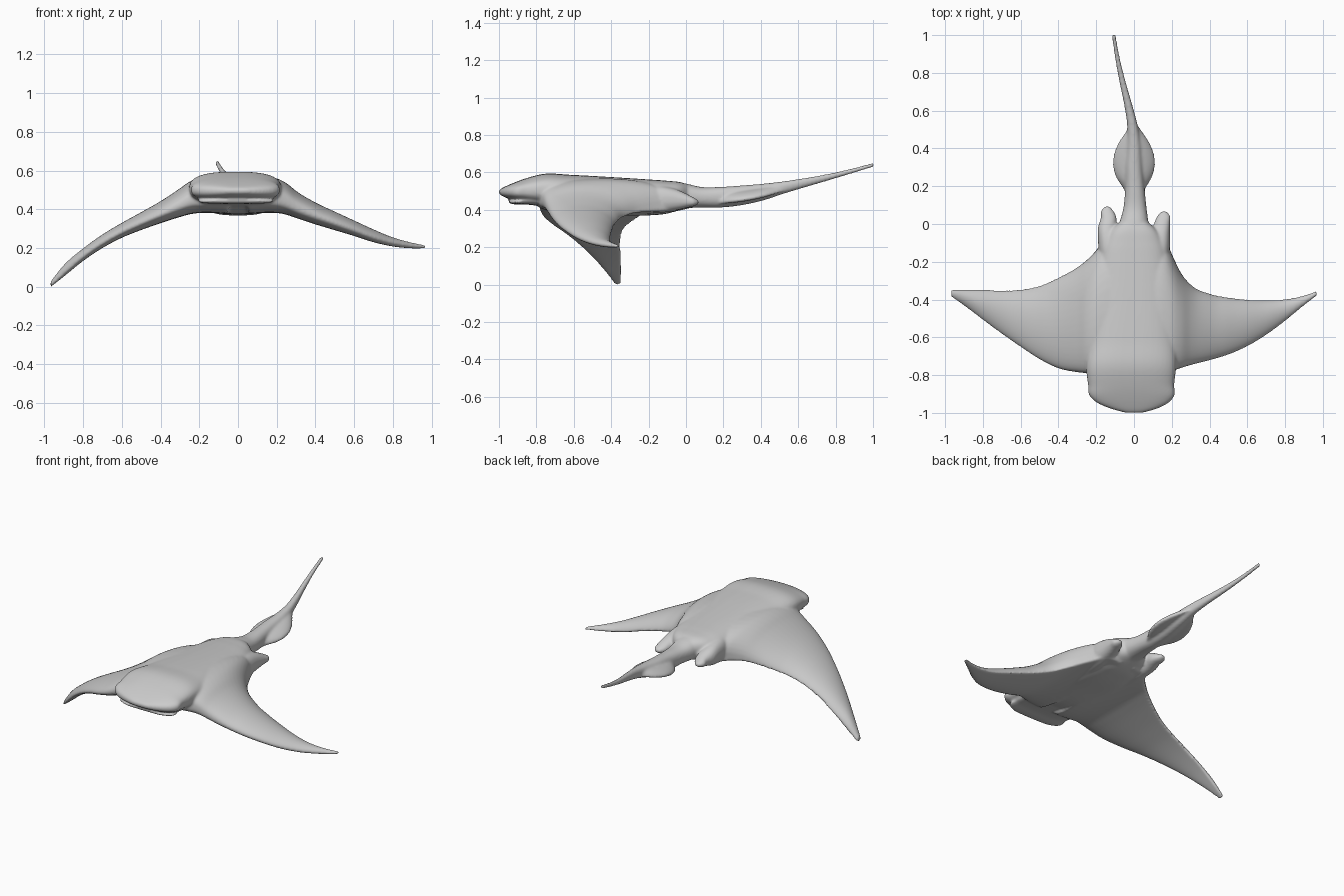
import bpy, bmesh, math

bm = bmesh.new()
SEG = 40


def spline(rows, steps=6):
    """Smooth interpolation of station rows, tangents weighted by spacing."""
    def slope(i, k):
        if i in (0, len(rows) - 1):
            j = 1 if i == 0 else i
            return (rows[j][k] - rows[j - 1][k]) / (rows[j][0] - rows[j - 1][0])
        h0, h1 = rows[i][0] - rows[i - 1][0], rows[i + 1][0] - rows[i][0]
        d0, d1 = (rows[i][k] - rows[i - 1][k]) / h0, (rows[i + 1][k] - rows[i][k]) / h1
        return (d0 * h1 + d1 * h0) / (h0 + h1)
    out = []
    for i in range(len(rows) - 1):
        a, b = rows[i], rows[i + 1]
        h = b[0] - a[0]
        for n in range(steps):
            t = n / steps
            row = [a[0] + h * t]
            for k in range(1, len(a)):
                row.append((1 + 2 * t) * (1 - t) ** 2 * a[k] + t * (1 - t) ** 2 * h * slope(i, k)
                           + t * t * (3 - 2 * t) * b[k] + t * t * (t - 1) * h * slope(i + 1, k))
            out.append(row)
    out.append(list(rows[-1]))
    return out


def skin(sections):
    """Join closed rings into a capped solid."""
    rings = [[bm.verts.new(p) for p in s] for s in sections]
    for a, b in zip(rings, rings[1:]):
        for i in range(SEG):
            j = (i + 1) % SEG
            bm.faces.new((a[i], a[j], b[j], b[i]))
    bm.faces.new(rings[0][::-1])
    bm.faces.new(rings[-1])


def tube(rows, power=2.0, droop=0.0):
    """Loft along y. Row: y, centre x, half width, top z, bottom z."""
    secs = []
    for y, cx, w, top, bot in spline(rows):
        ring = []
        for i in range(SEG):
            a = 2 * math.pi * i / SEG
            c, s = math.cos(a), math.sin(a)
            u = math.copysign(abs(c) ** (2 / power), c)
            v = math.copysign(abs(s) ** (2 / power), s)
            ring.append((cx + w * u, y, (top + bot) / 2 + (top - bot) / 2 * v - droop * u * u))
        secs.append(ring)
    skin(secs)


def wing(rows):
    """Loft along x. Row: x, leading y, trailing y, top z, bottom z. Fuller near the root."""
    secs = []
    for x, lead, trail, top, bot in spline(rows):
        full = 0.65 + 0.45 * min(max((abs(x) - 0.2) / 0.25, 0), 1)
        ring = []
        for i in range(SEG):
            a = 2 * math.pi * i / SEG
            t, s = (1 - math.cos(a)) / 2, math.sin(a)
            chord = bot + (top - bot) * (0.4 - 0.3 * t)
            z = chord + ((top - chord) * s ** full if s > 0 else (bot - chord) * (-s) ** full)
            ring.append((x, lead + (trail - lead) * t ** 1.1, z))
        secs.append(ring)
    skin(secs)


# trunk and snout
tube([(-1.0, 0, 0.045, 0.505, 0.485), (-0.985, 0, 0.1, 0.515, 0.475),
      (-0.955, -0.005, 0.175, 0.53, 0.462), (-0.92, -0.01, 0.218, 0.545, 0.45),
      (-0.85, -0.015, 0.228, 0.57, 0.435), (-0.76, -0.015, 0.238, 0.592, 0.42),
      (-0.62, -0.005, 0.23, 0.587, 0.385), (-0.4, 0, 0.212, 0.575, 0.372),
      (-0.2, 0, 0.185, 0.562, 0.37), (-0.1, 0, 0.16, 0.555, 0.38),
      (-0.02, 0, 0.11, 0.545, 0.405), (0.02, 0, 0.06, 0.53, 0.42)], power=2.7)

# lower jaw
tube([(-0.948, -0.01, 0.12, 0.45, 0.436), (-0.93, -0.01, 0.165, 0.452, 0.431),
      (-0.85, -0.01, 0.19, 0.47, 0.428), (-0.72, -0.01, 0.18, 0.48, 0.41)], power=2.8)

# right wing
wing([(0.05, -0.80, -0.05, 0.565, 0.375), (0.17, -0.79, -0.09, 0.565, 0.382),
      (0.21, -0.775, -0.18, 0.556, 0.38), (0.25, -0.762, -0.26, 0.535, 0.372),
      (0.3, -0.747, -0.32, 0.495, 0.355), (0.4, -0.722, -0.368, 0.435, 0.322),
      (0.5, -0.692, -0.388, 0.388, 0.292), (0.6, -0.648, -0.399, 0.342, 0.262),
      (0.7, -0.588, -0.403, 0.296, 0.23), (0.8, -0.514, -0.397, 0.255, 0.208),
      (0.9, -0.432, -0.377, 0.228, 0.198), (0.968, -0.38, -0.353, 0.215, 0.197)])

# left wing, bent lower
wing([(-0.968, -0.385, -0.348, 0.028, -0.002), (-0.9, -0.432, -0.345, 0.112, 0.052),
      (-0.8, -0.508, -0.347, 0.198, 0.133), (-0.7, -0.582, -0.35, 0.27, 0.2),
      (-0.6, -0.652, -0.346, 0.33, 0.253), (-0.5, -0.717, -0.326, 0.385, 0.293),
      (-0.4, -0.765, -0.283, 0.442, 0.328), (-0.3, -0.785, -0.228, 0.508, 0.36),
      (-0.25, -0.79, -0.19, 0.543, 0.374), (-0.21, -0.79, -0.15, 0.56, 0.38),
      (-0.17, -0.80, -0.10, 0.565, 0.382), (-0.05, -0.80, -0.05, 0.565, 0.375)])

# pelvic fins
for side, shift, cx in ((1, 0.0, 0.158), (-1, 0.025, 0.142)):
    tube([(-0.3 + shift, side * 0.12, 0.05, 0.52, 0.38),
          (-0.12 + shift, side * 0.135, 0.055, 0.525, 0.385),
          (-0.04 + shift, side * 0.142, 0.048, 0.505, 0.40),
          (0.01 + shift, side * (cx - 0.008), 0.041, 0.482, 0.412),
          (0.045 + shift, side * cx, 0.033, 0.463, 0.42),
          (0.068 + shift, side * cx, 0.014, 0.45, 0.432)], power=2.3)

# tail
tube([(-0.08, 0, 0.09, 0.55, 0.395), (0.0, 0.0, 0.078, 0.54, 0.408), (0.08, 0.005, 0.062, 0.522, 0.412),
      (0.18, 0.005, 0.052, 0.522, 0.412), (0.3, 0, 0.047, 0.53, 0.425),
      (0.42, 0, 0.038, 0.54, 0.452), (0.52, -0.008, 0.028, 0.552, 0.485),
      (0.62, -0.028, 0.022, 0.567, 0.515), (0.75, -0.06, 0.017, 0.59, 0.553),
      (0.88, -0.088, 0.013, 0.619, 0.592), (1.004, -0.108, 0.011, 0.652, 0.63)], power=2.3)

# tail fin
tube([(0.14, 0.003, 0.035, 0.49, 0.435), (0.19, 0.002, 0.06, 0.494, 0.434),
      (0.24, 0, 0.092, 0.50, 0.438), (0.3, 0, 0.111, 0.507, 0.445),
      (0.36, 0, 0.109, 0.515, 0.456), (0.43, 0, 0.083, 0.525, 0.474),
      (0.49, 0, 0.044, 0.532, 0.495), (0.53, -0.005, 0.02, 0.538, 0.51)], droop=0.022)

# fuse the parts into one smooth skin
bmesh.ops.recalc_face_normals(bm, faces=bm.faces)
mesh = bpy.data.meshes.new("ray_body")
bm.to_mesh(mesh)
bm.free()
mesh.polygons.foreach_set("use_smooth", [True] * len(mesh.polygons))
body = bpy.data.objects.new("ray_body", mesh)
bpy.context.collection.objects.link(body)
remesh = body.modifiers.new("fuse", 'REMESH')
remesh.mode = 'VOXEL'
remesh.voxel_size = 0.007
remesh.use_smooth_shade = True
relax = body.modifiers.new("relax", 'SMOOTH')
relax.factor = 0.5
relax.iterations = 10
